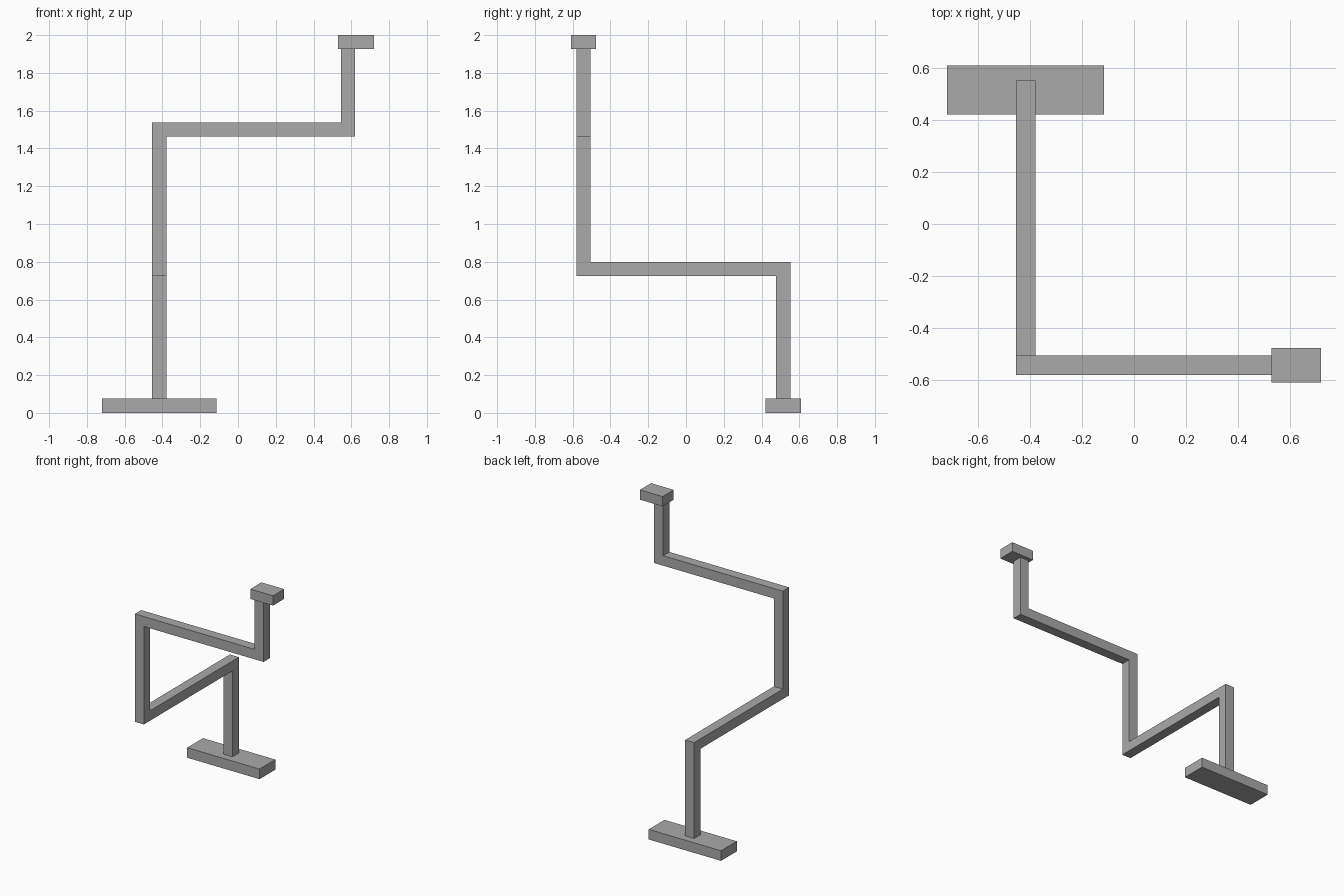
import bpy
import bmesh
from mathutils import Vector

cube = bpy.data.objects.get("Cube")
if cube:
    bpy.data.objects.remove(cube, do_unlink=True)

GREY = (0.4, 0.4, 0.4, 1)
metal = bpy.data.materials.new("grey")
metal.use_nodes = True
metal.diffuse_color = GREY
metal.node_tree.nodes["Principled BSDF"].inputs["Base Color"].default_value = GREY


def finish(name, bm):
    bmesh.ops.recalc_face_normals(bm, faces=bm.faces[:])
    mesh = bpy.data.meshes.new(name)
    bm.to_mesh(mesh)
    bm.free()
    mesh.materials.append(metal)
    obj = bpy.data.objects.new(name, mesh)
    bpy.context.collection.objects.link(obj)
    return obj


def plate(name, low, high):
    """Box between two opposite corners."""
    low, high = Vector(low), Vector(high)
    bm = bmesh.new()
    bmesh.ops.create_cube(bm, size=1)
    bmesh.ops.scale(bm, vec=high - low, verts=bm.verts)
    bmesh.ops.translate(bm, vec=(low + high) / 2, verts=bm.verts)
    return finish(name, bm)


def square_bar(name, path, width):
    """Square bar along a path that starts upward, with mitred corners."""
    path = [Vector(p) for p in path]
    h = width / 2
    ring = [path[0] + Vector((sx * h, sy * h, 0))
            for sx, sy in ((-1, -1), (1, -1), (1, 1), (-1, 1))]
    bm = bmesh.new()
    verts = [bm.verts.new(p) for p in ring]
    bm.faces.new(verts)
    for i in range(1, len(path)):
        along = (path[i] - path[i - 1]).normalized()
        normal = along.copy()
        if i + 1 < len(path):
            normal += (path[i + 1] - path[i]).normalized()
        # Slide each corner along the bar to the mitre plane
        ring = [p + along * ((path[i] - p).dot(normal) / along.dot(normal))
                for p in ring]
        new = [bm.verts.new(p) for p in ring]
        for k in range(4):
            n = (k + 1) % 4
            bm.faces.new((verts[k], verts[n], new[n], new[k]))
        verts = new
    bm.faces.new(verts)
    return finish(name, bm)


# Foot and head plates
BASE_TOP, CAP_BOTTOM = 0.076, 1.926
plate("base_plate", (-0.719, 0.421, 0), (-0.115, 0.609, BASE_TOP))
plate("top_plate", (0.529, -0.609, CAP_BOTTOM), (0.719, -0.477, 2))

# Bent bar: up, forward, up, sideways, up
LEFT, RIGHT, BACK, FRONT = -0.417, 0.582, 0.515, -0.543
LOWER, UPPER = 0.762, 1.501
square_bar("bent_bar", [
    (LEFT, BACK, BASE_TOP),
    (LEFT, BACK, LOWER),
    (LEFT, FRONT, LOWER),
    (LEFT, FRONT, UPPER),
    (RIGHT, FRONT, UPPER),
    (RIGHT, FRONT, CAP_BOTTOM),
], 0.075)
